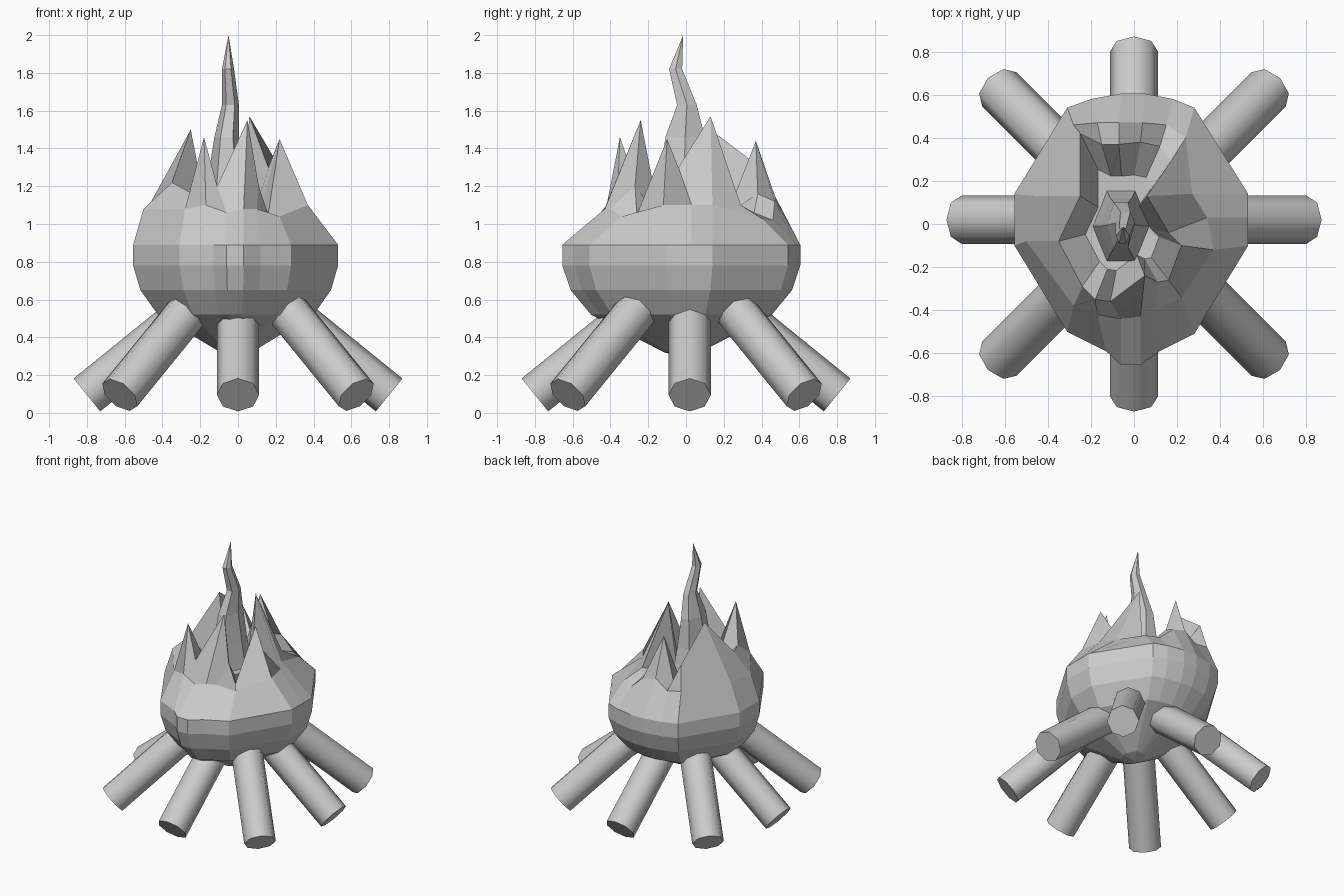
import bpy, bmesh, math
from mathutils import Vector

if "Cube" in bpy.data.objects:
    bpy.data.objects.remove(bpy.data.objects["Cube"])


def make_object(name, bm):
    bmesh.ops.recalc_face_normals(bm, faces=bm.faces)
    mesh = bpy.data.meshes.new(name)
    bm.to_mesh(mesh)
    bm.free()
    ob = bpy.data.objects.new(name, mesh)
    bpy.context.collection.objects.link(ob)
    return ob


def loft(name, rings):
    """Skin a stack of closed rings; a one-point ring closes the end."""
    bm = bmesh.new()
    loops = [[bm.verts.new(p) for p in ring] for ring in rings]
    for a, b in zip(loops, loops[1:]):
        n = max(len(a), len(b))
        for i in range(n):
            j = (i + 1) % n
            if len(a) == 1:
                bm.faces.new((a[0], b[j], b[i]))
            elif len(b) == 1:
                bm.faces.new((a[i], a[j], b[0]))
            else:
                bm.faces.new((a[i], a[j], b[j], b[i]))
    return make_object(name, bm)


# Logs leaning in from eight directions
for i in range(8):
    ang = i * math.pi / 4
    reach, slope = (0.885, math.radians(41)) if i % 2 else (0.80, math.radians(39))
    c, s = math.cos(ang), math.sin(ang)
    axis = Vector((-c * math.cos(slope), -s * math.cos(slope), math.sin(slope)))
    start = Vector((c * reach, s * reach, 0.095))
    if i in (0, 4):
        start.y += 0.02
    length = 0.70
    bpy.ops.mesh.primitive_cylinder_add(vertices=8, radius=0.112, depth=length,
                                        location=start + axis * length / 2)
    log = bpy.context.object
    log.name = f"log_{i + 1}"
    log.rotation_euler = axis.to_track_quat('Z', 'Y').to_euler()
    bpy.ops.object.shade_smooth_by_angle(angle=math.radians(50))

# Fire body: outline scaled into a bowl, then shoulder and tongues
outline = [(.53, -.10), (.53, .03), (.53, .14), (.28, .54), (.18, .58), (.05, .605),
           (-.06, .605), (-.20, .58), (-.31, .54), (-.555, .14), (-.555, -.10), (-.31, -.50),
           (-.13, -.59), (-.06, -.655), (.03, -.655), (.12, -.59), (.28, -.51)]
shoulder = [(.37, -.12, 1.1), (.34, .03, 1.1), (.27, .14, 1.1), (.24, .40, 1.03),
            (.15, .46, 1.02), (.04, .47, 1.12), (-.07, .47, 1.15), (-.17, .47, 1.08),
            (-.28, .46, 1.10), (-.47, .13, 1.10), (-.50, -.08, 1.08), (-.28, -.38, 1.08),
            (-.17, -.42, 1.1), (-.06, -.44, 1.06), (.03, -.43, 1.08), (.10, -.40, 1.08),
            (.22, -.34, 1.04)]
crown = [(.22, -.10, 1.45), (.16, -.04, 1.30), (.06, .13, 1.57), (.17, .29, 1.1),
         (.12, .36, 1.06), (.03, .38, 1.16), (-.07, .37, 1.44), (-.15, .37, 1.12),
         (-.25, .42, 1.28), (-.25, .13, 1.5), (-.35, -.08, 1.22), (-.24, -.29, 1.16),
         (-.18, -.35, 1.46), (-.11, -.36, 1.2), (.05, -.24, 1.55), (.11, -.27, 1.2),
         (.16, -.26, 1.05)]
CENTRE = Vector((-0.01, -0.02))
bowl = []
for scale, z in ((0.15, 0.32), (0.76, 0.52), (0.93, 0.65), (1.0, 0.78), (1.0, 0.89)):
    bowl.append([(*(CENTRE + (Vector(p) - CENTRE) * scale), z) for p in outline])
crater = [(-.04 + (x + .04) * 0.6, y * 0.6, 1.06) for x, y, z in crown]
loft("fire_body", [[(-0.01, -0.02, 0.30)]] + bowl + [shoulder, crown, crater, [(-.04, 0, 1.05)]])

# Tall wavering middle flame
rings = []
for x, y, z, rx, ry in ((-.06, -.01, 1.0, .14, .20), (-.06, -.01, 1.24, .10, .15),
                        (-.06, -.005, 1.46, .065, .12), (-.04, .005, 1.63, .045, .06),
                        (-.053, -.055, 1.82, .032, .04)):
    rings.append([(x + rx * math.cos(a), y + ry * math.sin(a), z)
                  for a in (k * math.pi / 3 for k in range(6))])
loft("middle_flame", rings + [[(-.05, -.015, 2.0)]])
